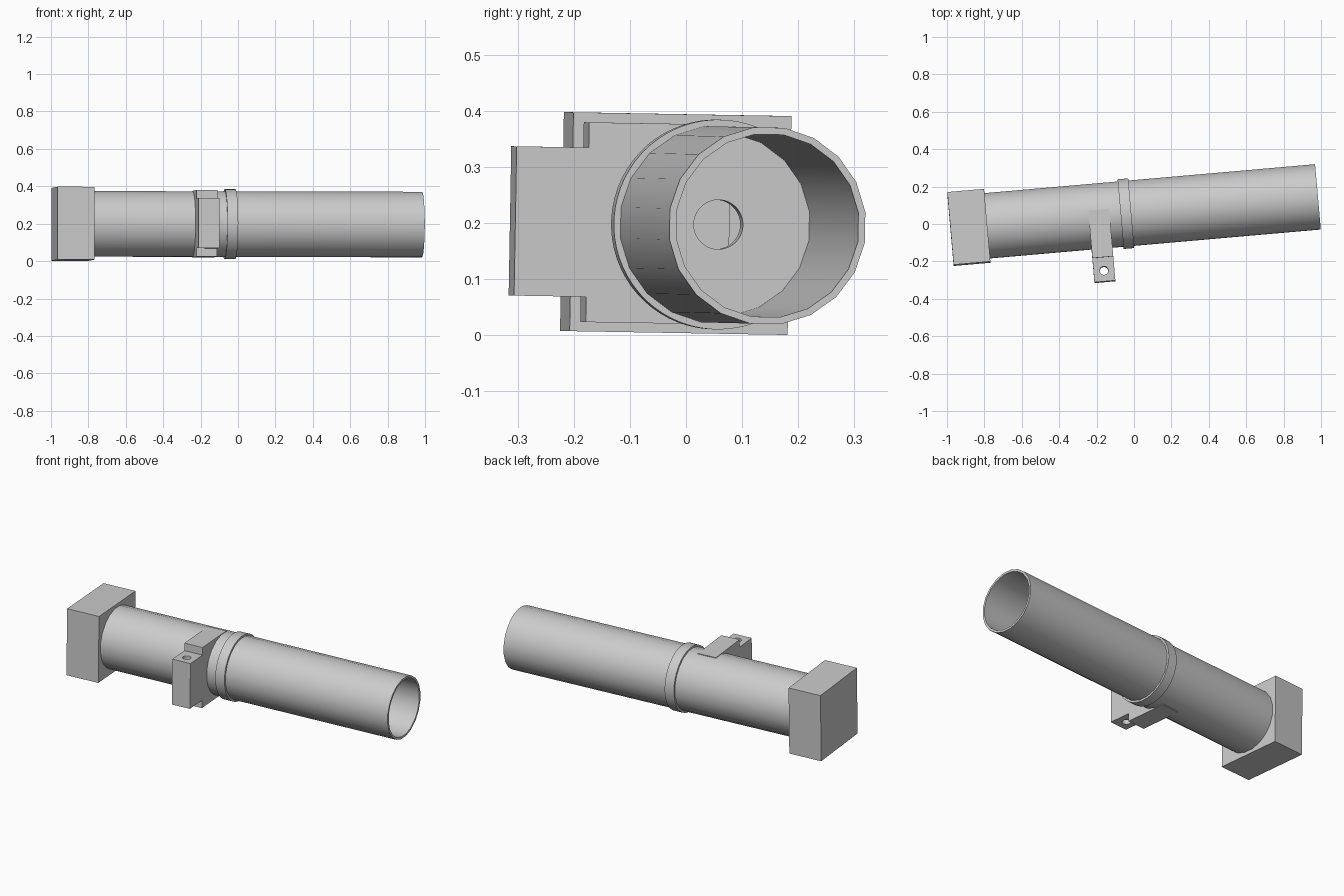
import bpy, bmesh
from math import radians, pi, cos, sin
from mathutils import Matrix, Vector

cube = bpy.data.objects.get("Cube")
if cube:
    bpy.data.objects.remove(cube, do_unlink=True)

grey = bpy.data.materials.new("light_grey")
grey.use_nodes = True
grey.diffuse_color = (0.6, 0.6, 0.6, 1)
bsdf = next(n for n in grey.node_tree.nodes if n.type == 'BSDF_PRINCIPLED')
bsdf.inputs["Base Color"].default_value = (0.6, 0.6, 0.6, 1)

# Shared frame: local x runs along the barrel axis
FRAME = (Matrix.Translation((0, 0.059, 0.1975))
         @ Matrix.Rotation(radians(5), 4, 'Z')
         @ Matrix.Rotation(radians(0.12), 4, 'Y')
         @ Matrix.Rotation(radians(-1), 4, 'X'))


def finish(bm, name, smooth=False):
    bmesh.ops.recalc_face_normals(bm, faces=bm.faces)
    mesh = bpy.data.meshes.new(name)
    bm.to_mesh(mesh)
    bm.free()
    mesh.materials.append(grey)
    obj = bpy.data.objects.new(name, mesh)
    bpy.context.collection.objects.link(obj)
    obj.matrix_world = FRAME
    if smooth:
        bpy.ops.object.select_all(action='DESELECT')
        obj.select_set(True)
        bpy.context.view_layer.objects.active = obj
        bpy.ops.object.shade_smooth_by_angle(angle=radians(30))
    return obj


def lathe(name, profile, sides):
    """Revolve a closed (x, radius) profile round the local x axis."""
    bm = bmesh.new()
    rings = []
    for i in range(sides):
        a = 2 * pi * (i + 0.5) / sides
        rings.append([bm.verts.new((x, r * cos(a), r * sin(a))) for x, r in profile])
    n = len(profile)
    for i in range(sides):
        p, q = rings[i], rings[(i + 1) % sides]
        for j in range(n):
            k = (j + 1) % n
            bm.faces.new((p[j], p[k], q[k], q[j]))
    return finish(bm, name, True)


def box(name, lo, hi):
    bm = bmesh.new()
    lo, hi = Vector(lo), Vector(hi)
    size = hi - lo
    bmesh.ops.create_cube(bm, size=1, matrix=Matrix.Translation((lo + hi) / 2)
                          @ Matrix.Diagonal((*size, 1)))
    return finish(bm, name)


# Long open tube
lathe("barrel", [(0.987, 0.177), (0.987, 0.1645), (-0.80, 0.1645), (-0.80, 0.177)], 20)

# Collar with the inner wall and its round port
lathe("collar", [(-0.015, 0.187), (-0.015, 0.044), (-0.072, 0.044), (-0.072, 0.187)], 64)

# Square end block
box("end_block", (-0.985, -0.195, -0.195), (-0.788, 0.195, 0.195))

# Side bracket, level with the top and bottom of the barrel
box("bracket_body", (-0.243, -0.224, -0.178), (-0.131, 0.03, 0.178))

# Bracket tab with a vertical bolt hole
tab = box("bracket_tab", (-0.243, -0.353, -0.133), (-0.131, -0.224, 0.133))
bm = bmesh.new()
bmesh.ops.create_cone(bm, cap_ends=True, segments=24, radius1=0.023, radius2=0.023,
                      depth=0.5, matrix=Matrix.Translation((-0.187, -0.295, 0)))
cutter = finish(bm, "bolt_hole_cutter")
cutter.hide_render = True
cut = tab.modifiers.new("bolt_hole", 'BOOLEAN')
cut.operation = 'DIFFERENCE'
cut.solver = 'EXACT'
cut.object = cutter
bpy.ops.object.select_all(action='DESELECT')
tab.select_set(True)
bpy.context.view_layer.objects.active = tab
bpy.ops.object.modifier_apply(modifier=cut.name)
bpy.data.objects.remove(cutter, do_unlink=True)
bpy.ops.object.shade_smooth_by_angle(angle=radians(30))
